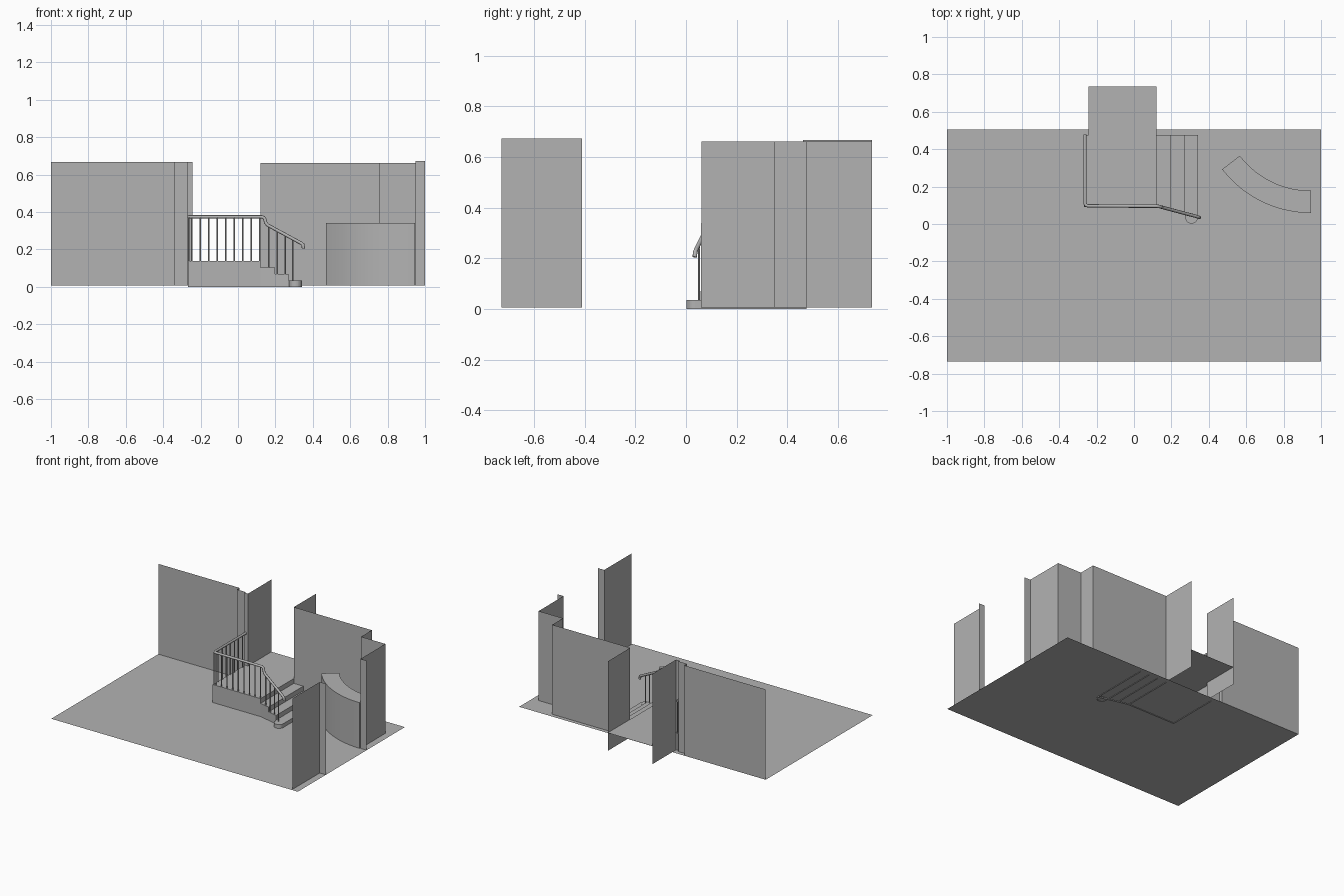
import bpy, bmesh, math
from mathutils import Vector

if "Cube" in bpy.data.objects:
    bpy.data.objects.remove(bpy.data.objects["Cube"])

grey = bpy.data.materials.new("plain_grey")
grey.diffuse_color = (0.45, 0.45, 0.45, 1)
grey.use_nodes = True
grey.node_tree.nodes["Principled BSDF"].inputs["Base Color"].default_value = grey.diffuse_color
FLOOR = 0.006


def finish(name, bm):
    me = bpy.data.meshes.new(name)
    bm.to_mesh(me)
    bm.free()
    me.materials.append(grey)
    ob = bpy.data.objects.new(name, me)
    bpy.context.collection.objects.link(ob)
    return ob


def sheet(name, path, z0, z1):
    """Vertical single-sided wall along a plan path."""
    bm = bmesh.new()
    cols = [(bm.verts.new((x, y, z0)), bm.verts.new((x, y, z1))) for x, y in path]
    for a, b in zip(cols, cols[1:]):
        bm.faces.new((a[0], b[0], b[1], a[1]))
    return finish(name, bm)


def block(name, outline, z0, z1, skip=()):
    """Open-bottomed prism from a counter-clockwise outline; skip lists omitted sides."""
    bm = bmesh.new()
    lo = [bm.verts.new((x, y, z0)) for x, y in outline]
    hi = [bm.verts.new((x, y, z1)) for x, y in outline]
    bm.faces.new(hi)
    n = len(outline)
    for i in range(n):
        j = (i + 1) % n
        if i not in skip:
            bm.faces.new((lo[i], lo[j], hi[j], hi[i]))
    for v in [v for v in bm.verts if not v.link_faces]:
        bm.verts.remove(v)
    return finish(name, bm)


def arc(cx, cy, r, a0, a1, n):
    return [(cx + r * math.cos(math.radians(a0 + (a1 - a0) * i / n)),
             cy + r * math.sin(math.radians(a0 + (a1 - a0) * i / n))) for i in range(n + 1)]


# Floor
bm = bmesh.new()
bm.faces.new([bm.verts.new((x, y, FLOOR)) for x, y in
              ((-1, -.735), (1, -.735), (1, .505), (-1, .505))])
finish("floor", bm)

# Walls
sheet("left_back_wall", [(-1, .505), (-.34, .505), (-.34, .475), (-.27, .475),
                         (-.27, .462), (-.243, .462), (-.243, .735)], FLOOR, .668)
sheet("right_back_wall", [(.12, .735), (.12, .475), (.753, .475), (.753, .35),
                          (.95, .35), (.95, .062), (1, .062)], FLOOR, .662)
sheet("right_front_wall", [(1, -.41), (.95, -.41), (.95, -.728)], FLOOR, .673)


# Landing and steps: the front edge slants forward down the stairs
def edge_y(x):
    return .09 if x < .13 else .09 - (x - .13) * .26


block("landing", [(-.268, .09), (.12, .09), (.12, .475), (.12, .735),
                  (-.243, .735), (-.243, .475), (-.268, .475)], 0, .138, skip=(2, 3, 4, 5))
treads = [(.12, .197, .103), (.197, .27, .068), (.27, .342, .034)]
for i, (x0, x1, z) in enumerate(treads):
    block("step_%d" % (i + 1), [(x0, edge_y(x0)), (x1, edge_y(x1)), (x1, .475), (x0, .475)],
          0, z, skip=(2, 3))
# Rounded end of the bottom step
block("step_round_end", [(.342, .036)] + [(.342, .055), (.274, .055)] +
      arc(.308, .036, .034, 180, 350, 12), 0, .0345)

# Handrail
pts = [(-.262, .478, .374), (-.262, .11, .374), (-.257, .1, .374), (-.247, .097, .374),
       (.125, .095, .374), (.138, .093, .37), (.144, .091, .36), (.148, .09, .343),
       (.158, .087, .33), (.335, .04, .234), (.347, .036, .226), (.35, .035, .205)]
cu = bpy.data.curves.new("handrail", 'CURVE')
cu.dimensions = '3D'
cu.bevel_depth = .009
cu.bevel_resolution = 2
cu.use_fill_caps = True
sp = cu.splines.new('POLY')
sp.points.add(len(pts) - 1)
for p, c in zip(sp.points, pts):
    p.co = (*c, 1)
cu.materials.append(grey)
rail = bpy.data.objects.new("handrail", cu)
bpy.context.collection.objects.link(rail)
bpy.context.view_layer.objects.active = rail
rail.select_set(True)
bpy.ops.object.convert(target='MESH')
bpy.ops.object.shade_smooth_by_angle(angle=math.radians(50))

# Balusters
posts = [(-.262, .097 + .047 * i, .138, .37) for i in range(9)]
posts += [(-.246 + .0453 * i, .096, .138, .37) for i in range(9)]
for x in (.165, .21, .252, .293):
    base = next(z for x0, x1, z in treads if x0 <= x <= x1)
    posts.append((x, edge_y(x) + .004, base, .326 - (x - .165) * .54))
bm = bmesh.new()
for x, y, z0, z1 in posts:
    made = bmesh.ops.create_cone(bm, cap_ends=False, segments=8, radius1=.004,
                                 radius2=.004, depth=z1 - z0)
    bmesh.ops.translate(bm, verts=made["verts"], vec=Vector((x, y, (z0 + z1) / 2)))
finish("balusters", bm)

# Curved counter
desk = block("curved_counter", arc(.945, .656, .597, 217.5, 270, 24) +
             arc(.945, .656, .478, 270, 217.5, 24), FLOOR, .34)
bpy.ops.object.select_all(action='DESELECT')
bpy.context.view_layer.objects.active = desk
desk.select_set(True)
bpy.ops.object.shade_smooth_by_angle(angle=math.radians(30))
